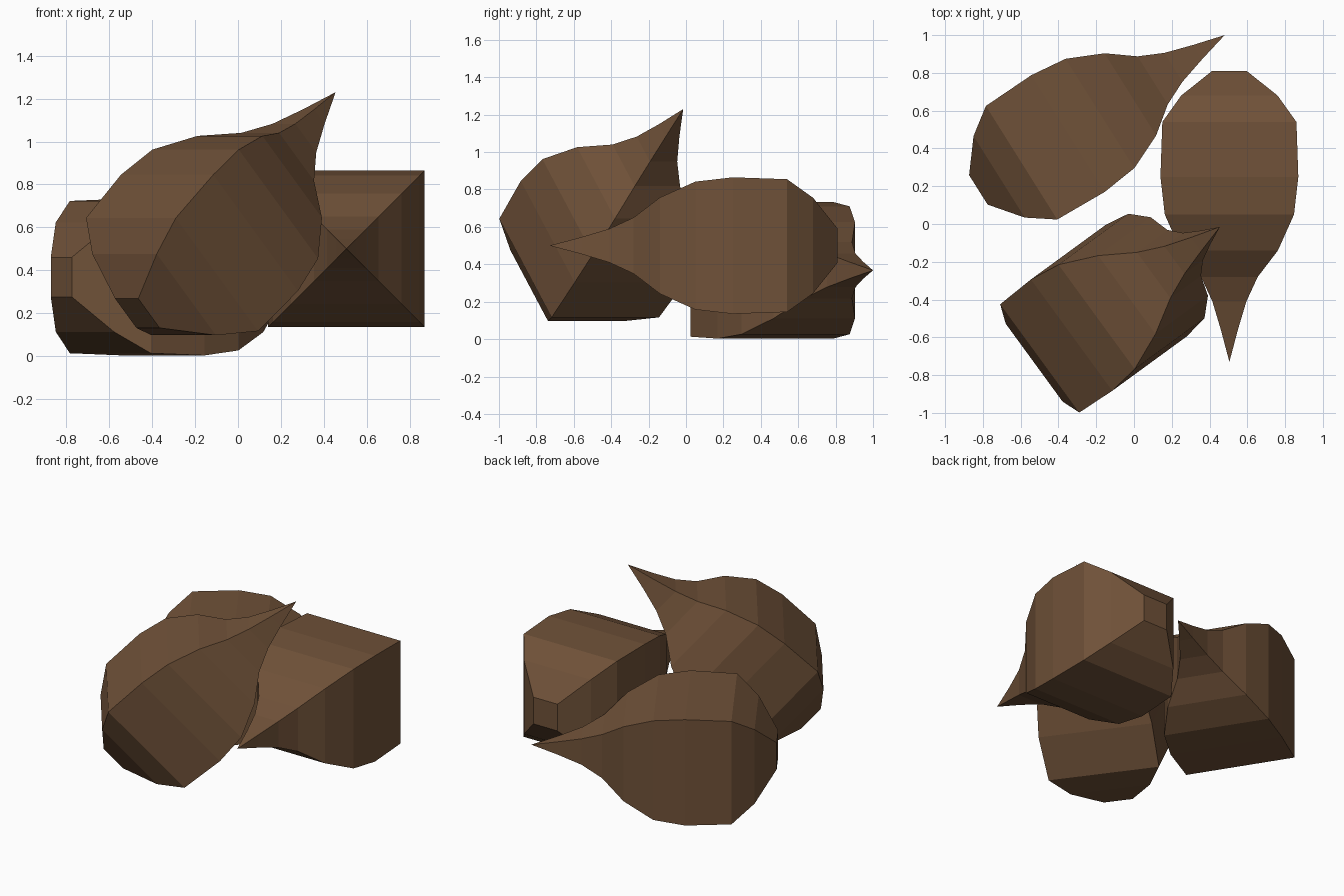
import bpy, bmesh
from mathutils import Vector

if "Cube" in bpy.data.objects:
    bpy.data.objects.remove(bpy.data.objects["Cube"])

# Half-profile of one drop: (distance back from the tip, half width of square section)
PROFILE = [(0.17, 0.045), (0.32, 0.09), (0.45, 0.15), (0.59, 0.257), (0.78, 0.342),
           (0.98, 0.365), (1.27, 0.355), (1.41, 0.255), (1.54, 0.092)]

brown = bpy.data.materials.new("brown")
brown.diffuse_color = (0.16, 0.083, 0.04, 1)
brown.use_nodes = True
brown.node_tree.nodes["Principled BSDF"].inputs["Base Color"].default_value = brown.diffuse_color


def drop(name, tip, direction):
    """Square-section drop whose tip points along direction."""
    tip, d = Vector(tip), Vector(direction).normalized()
    side = d.cross(Vector((0, 0, 1))).normalized()
    up = side.cross(d)
    bm = bmesh.new()
    point = bm.verts.new(tip)
    rings = [[bm.verts.new(tip - d * a + side * w * i + up * w * j)
              for i, j in ((-1, -1), (1, -1), (1, 1), (-1, 1))] for a, w in PROFILE]
    for k in range(4):
        n = (k + 1) % 4
        bm.faces.new((point, rings[0][k], rings[0][n]))
        for r, s in zip(rings, rings[1:]):
            bm.faces.new((r[k], s[k], s[n], r[n]))
    bm.faces.new(rings[-1])
    bmesh.ops.recalc_face_normals(bm, faces=bm.faces)
    mesh = bpy.data.meshes.new(name)
    bm.to_mesh(mesh)
    bm.free()
    mesh.materials.append(brown)
    obj = bpy.data.objects.new(name, mesh)
    bpy.context.collection.objects.link(obj)


# Right drop pointing forward, back drop lying flat, front drop tilted up
drop("right_drop", (0.505, -0.73, 0.50), (0, -1, 0))
drop("back_drop", (0.48, 1.0, 0.368), (1.305, 0.82, 0))
drop("front_drop", (0.455, -0.015, 1.23), (0.60, 0.438, 0.669))
